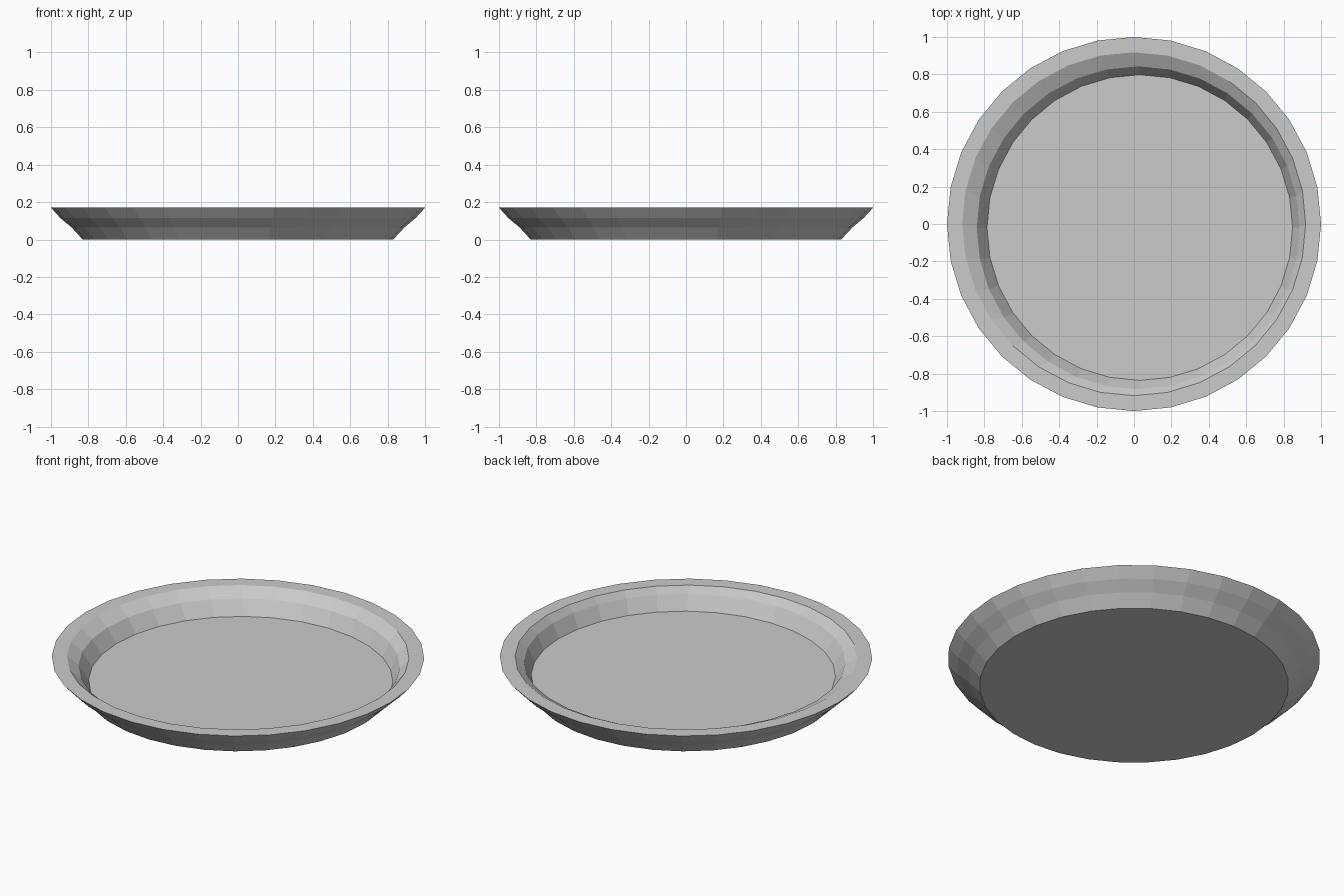
import bpy, bmesh
from math import sin, cos, pi

if "Cube" in bpy.data.objects:
    bpy.data.objects.remove(bpy.data.objects["Cube"])

SIDES = 32

# Profile rings: radius, height, centre offset x, centre offset y
RINGS = [
    # outside, from the base up to the rim
    (0.83, 0.0, 0, 0),
    (0.89, 0.065, 0, 0),
    (0.95, 0.115, 0, 0),
    (1.0, 0.17, 0, 0),
    # inside, the hollow drifts slightly off centre towards the floor
    (0.918, 0.17, 0, 0),
    (0.863, 0.13, 0.022, -0.02),
    (0.817, 0.047, 0.031, -0.019),
]

bm = bmesh.new()


def ring(radius, z, cx, cy):
    return [bm.verts.new((cx + radius * cos(2 * pi * i / SIDES),
                          cy + radius * sin(2 * pi * i / SIDES), z))
            for i in range(SIDES)]


loops = [ring(*r) for r in RINGS]

# Walls and rim
for a, b in zip(loops, loops[1:]):
    for i in range(SIDES):
        j = (i + 1) % SIDES
        bm.faces.new((a[i], a[j], b[j], b[i]))

# Underside and floor
bm.faces.new(loops[0][::-1])
bm.faces.new(loops[-1])

bmesh.ops.recalc_face_normals(bm, faces=bm.faces)
mesh = bpy.data.meshes.new("plate")
bm.to_mesh(mesh)
bm.free()
plate = bpy.data.objects.new("plate", mesh)
bpy.context.collection.objects.link(plate)
